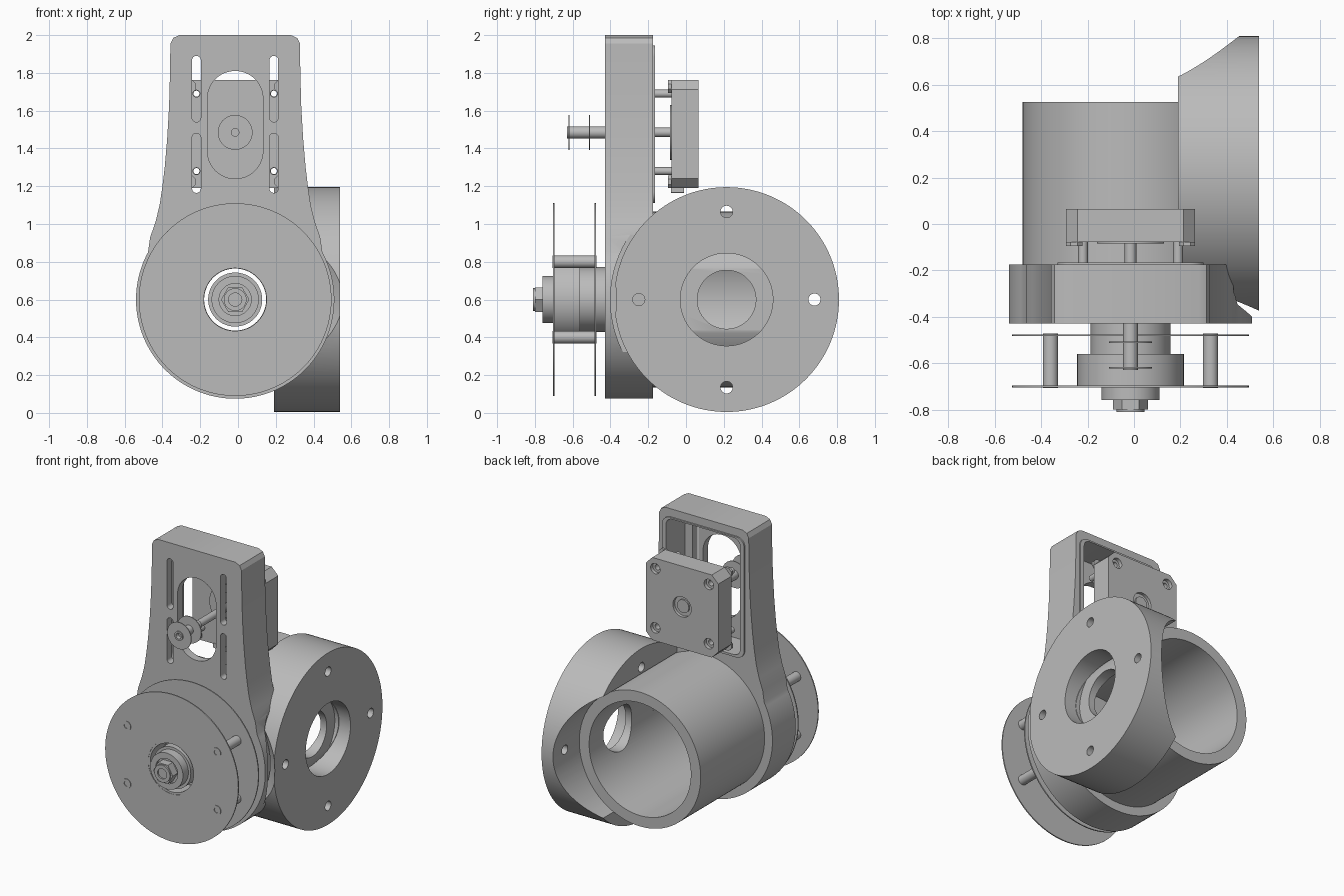
import bpy, bmesh, math

if "Cube" in bpy.data.objects:
    bpy.data.objects.remove(bpy.data.objects["Cube"])

CX, CZ = -0.015, 0.6          # main axis
MZ = 1.485                    # motor axis height
FY = 0.215                    # side flange axis

grey = bpy.data.materials.new("machined grey")
grey.diffuse_color = (0.5, 0.5, 0.5, 1)
grey.use_nodes = True
grey.node_tree.nodes["Principled BSDF"].inputs["Base Color"].default_value = grey.diffuse_color


def prism(name, pts, a, b, axis='y', end=None):
    """Extrude a (u, z) outline along y or x from a to b; end = outline at b."""
    bm = bmesh.new()
    put = (lambda u, d, v: (u, d, v)) if axis == 'y' else (lambda u, d, v: (d, u, v))
    A = [bm.verts.new(put(u, a, v)) for u, v in pts]
    B = [bm.verts.new(put(u, b, v)) for u, v in (end or pts)]
    bm.faces.new(A)
    bm.faces.new(B[::-1])
    n = len(A)
    for i in range(n):
        bm.faces.new((A[i], B[i], B[(i + 1) % n], A[(i + 1) % n]))
    bmesh.ops.recalc_face_normals(bm, faces=bm.faces)
    me = bpy.data.meshes.new(name)
    bm.to_mesh(me)
    bm.free()
    me.materials.append(grey)
    ob = bpy.data.objects.new(name, me)
    bpy.context.collection.objects.link(ob)
    return ob


def circle(r, u=CX, v=CZ, n=96):
    return [(u + r * math.cos(2 * math.pi * i / n), v + r * math.sin(2 * math.pi * i / n)) for i in range(n)]


def cyl(name, r, a, b, u=CX, v=CZ, axis='y', n=96):
    return prism(name, circle(r, u, v, n), a, b, axis)


def rounded(hw, z0, z1, r, cx=CX, n=8):
    """Rectangle outline with rounded corners (n = 1 gives chamfers)."""
    pts = []
    for k, (sx, z) in enumerate(((1, z1 - r), (-1, z1 - r), (-1, z0 + r), (1, z0 + r))):
        for i in range(n + 1):
            t = math.pi / 2 * (k + i / n)
            pts.append((cx + sx * (hw - r) + r * math.cos(t), z + r * math.sin(t)))
    return pts


def cut(ob, *cutters):
    for c in cutters:
        m = ob.modifiers.new("cut", 'BOOLEAN')
        m.operation, m.solver, m.object = 'DIFFERENCE', 'EXACT', c
        dg = bpy.context.evaluated_depsgraph_get()
        me = bpy.data.meshes.new_from_object(ob.evaluated_get(dg))
        ob.modifiers.clear()
        ob.data = me
        bpy.data.objects.remove(c)
    return ob


def ring(name, r, hole, a, b, u=CX, v=CZ, n=96):
    return cut(cyl(name, r, a, b, u, v, n=n), cyl("bore", hole, a - 0.1, b + 0.1, u, v, n=n))


# Bracket outline: round base blending into a tall neck
side = [(0.45, 0.93), (0.422, 1.01), (0.40, 1.1), (0.385, 1.2), (0.373, 1.3), (0.36, 1.45),
        (0.35, 1.62), (0.345, 1.8), (0.343, 1.955), (0.328, 1.985), (0.295, 2.0)]
t0 = math.asin(0.25 / 0.525)
base = [(0.525 * math.cos(t), CZ + 0.525 * math.sin(t))
        for t in [math.pi - t0 + (math.pi + 2 * t0) * i / 80 for i in range(81)]]
outline = [(CX + x, z) for x, z in base + side] + [(CX - x, z) for x, z in reversed(side)]
bracket = prism("bracket", outline, -0.43, -0.175)
cut(bracket,
    prism("pocket", rounded(0.285, 1.125, 1.935, 0.05), -0.375, 0),
    cyl("tube_bore", 0.39, -0.375, 0),
    cyl("shaft_bore", 0.175, -0.6, 0),
    prism("motor_window", rounded(0.147, 1.24, 1.81, 0.1465, n=16), -0.6, -0.2),
    cyl("flange_clearance", 0.615, 0.43, 0.8, FY, CZ, 'x'))
for sx in (-1, 1):
    for z0, z1 in ((1.165, 1.48), (1.54, 1.89)):
        cut(bracket, prism("slot", rounded(0.023, z0, z1, 0.0225, CX + sx * 0.205), -0.6, -0.2))

# Raised lip round the pocket
lip = prism("pocket_lip", rounded(0.315, 1.11, 1.945, 0.06), -0.176, -0.165)
cut(lip, prism("lip_hole", rounded(0.285, 1.125, 1.935, 0.05), -0.3, 0))

# Main tube with a side port
tube = ring("main_tube", 0.465, 0.39, -0.176, 0.525, n=128)
cut(tube, cyl("side_port", 0.155, 0.1, 0.8, FY, CZ, 'x'),
    cyl("port_recess", 0.245, 0.42, 0.8, FY, CZ, 'x'))

# Side flange, saddled onto the tube
flange = cyl("side_flange", 0.595, 0.19, 0.54, FY, CZ, 'x', 128)
cut(flange, cyl("saddle", 0.468, -1, 1.2, n=128),
    cyl("flange_bore", 0.245, 0, 0.8, FY, CZ, 'x'),
    prism("bevel", circle(0.44), -0.27, -0.45, 'y', circle(0.65)))
for dy, dz in ((0.465, 0), (-0.465, 0), (0, 0.465), (0, -0.465)):
    cut(flange, cyl("bolt_hole", 0.032, 0, 0.8, FY + dy, CZ + dz, 'x', 24))

# Large pulley: two thin discs joined by posts
for name, y in (("front_disc", -0.70), ("rear_disc", -0.48)):
    d = ring(name, 0.51, 0.18, y - 0.004, y + 0.004)
for sx in (-1, 1):
    for sz in (-1, 1):
        ring("disc_post", 0.033, 0.017, -0.708, -0.473, CX + sx * 0.345, CZ + sz * 0.2, 24)

# Bearing housing and centre shaft
ring("bearing_ring", 0.23, 0.166, -0.702, -0.56)
ring("bearing_sleeve", 0.172, 0.164, -0.56, -0.43)
cyl("bearing_core", 0.143, -0.70, -0.48)
cyl("shaft_end", 0.122, -0.48, -0.37)
ring("shaft_collar", 0.125, 0.085, -0.76, -0.70)
cyl("collar_washer", 0.09, -0.745, -0.70)
cyl("hex_nut", 0.075, -0.80, -0.74, n=6)
ring("nut_rim", 0.06, 0.035, -0.81, -0.80, n=32)

# Motor body with chamfered corners and bolt holes
motor = prism("motor_body", rounded(0.278, 1.19, 1.762, 0.05, n=1), -0.078, 0.065)
cut(motor, cyl("rear_recess", 0.07, 0.045, 0.2, CX, MZ - 0.005, n=32))
for sx in (-1, 1):
    for z in (1.28, 1.69):
        x = CX + sx * 0.205
        cut(motor, cyl("bolt_way", 0.019, -0.3, 0.3, x, z, n=20),
            cyl("counterbore", 0.036, 0.04, 0.3, x, z, n=20))
        ring("motor_bolt", 0.021, 0.016, -0.19, -0.078, x, z, 20)
        zc = 1.728 if z > 1.5 else 1.224
        prism("motor_foot", rounded(0.035, zc - 0.034, zc + 0.034, 0.02, CX + sx * 0.243, 1), -0.095, -0.077)
cyl("rear_bearing", 0.045, 0.04, 0.055, CX, MZ - 0.005, n=32)
ring("motor_boss", 0.145, 0.09, -0.085, -0.077, CX, MZ)
prism("cable_socket", rounded(0.12, 1.163, 1.195, 0.005, CX, 1), -0.08, -0.01)

# Small drive pulley on the motor shaft
cyl("motor_shaft", 0.025, -0.60, -0.07, CX, MZ, n=32)
ring("drive_hub", 0.032, 0.02, -0.63, -0.42, CX, MZ, 32)
for y in (-0.62, -0.51):
    ring("drive_flange", 0.092, 0.03, y - 0.003, y + 0.003, CX, MZ, 48)

# Smooth curved walls, keep edges crisp
for ob in bpy.context.scene.objects:
    ob.select_set(True)
    bpy.context.view_layer.objects.active = ob
bpy.ops.object.shade_smooth_by_angle(angle=math.radians(25))
